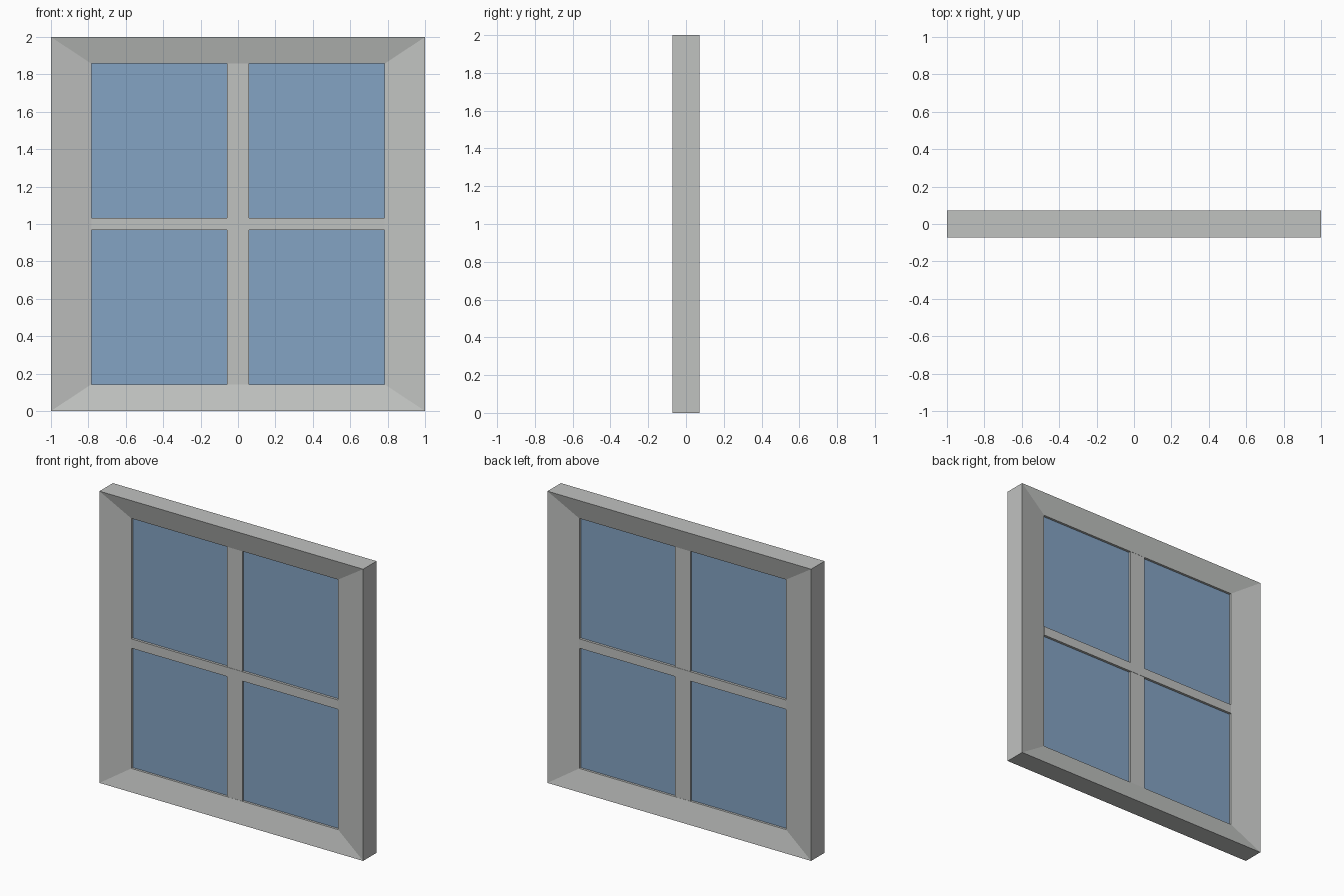
import bpy
import bmesh

if "Cube" in bpy.data.objects:
    bpy.data.objects.remove(bpy.data.objects["Cube"])

W, D = 1.0, 0.0725           # outer half width and half depth
IW, IZ, ID = 0.784, 0.857, 0.036   # opening half width, half height, inner edge half depth
CZ = 1.0


def material(name, rgb):
    m = bpy.data.materials.new(name)
    m.diffuse_color = (*rgb, 1)
    m.use_nodes = True
    m.node_tree.nodes["Principled BSDF"].inputs["Base Color"].default_value = m.diffuse_color
    return m


def finish(name, bm, mat):
    bmesh.ops.recalc_face_normals(bm, faces=bm.faces)
    me = bpy.data.meshes.new(name)
    bm.to_mesh(me)
    bm.free()
    me.materials.append(mat)
    ob = bpy.data.objects.new(name, me)
    bpy.context.collection.objects.link(ob)
    return ob


def box(name, sx, sy, sz, mat):
    """Box of the given half sizes, centred in the window."""
    bm = bmesh.new()
    bmesh.ops.create_cube(bm, size=2)
    for v in bm.verts:
        v.co = (v.co.x * sx, v.co.y * sy, v.co.z * sz + CZ)
    return finish(name, bm, mat)


grey = material("light grey paint", (0.527, 0.539, 0.527))
blue = material("blue glass", (0.231, 0.371, 0.552))

# Frame: four rectangular rings bridged into a mitred, sloping surround
bm = bmesh.new()
rings = []
for hx, hz, y in ((W, 1.0, -D), (IW, IZ, -ID), (IW, IZ, ID), (W, 1.0, D)):
    rings.append([bm.verts.new((sx * hx, y, CZ + sz * hz))
                  for sx, sz in ((-1, -1), (1, -1), (1, 1), (-1, 1))])
for a in range(4):
    r, s = rings[a], rings[(a + 1) % 4]
    for i in range(4):
        j = (i + 1) % 4
        bm.faces.new((r[i], r[j], s[j], s[i]))
finish("window_frame", bm, grey)

# Glazing bars, the horizontal one a touch prouder
box("vertical_bar", 0.0575, 0.035, IZ, grey)
box("horizontal_bar", IW, 0.037, 0.032, grey)

# Glass
box("glass_pane", IW, 0.02, IZ, blue)
